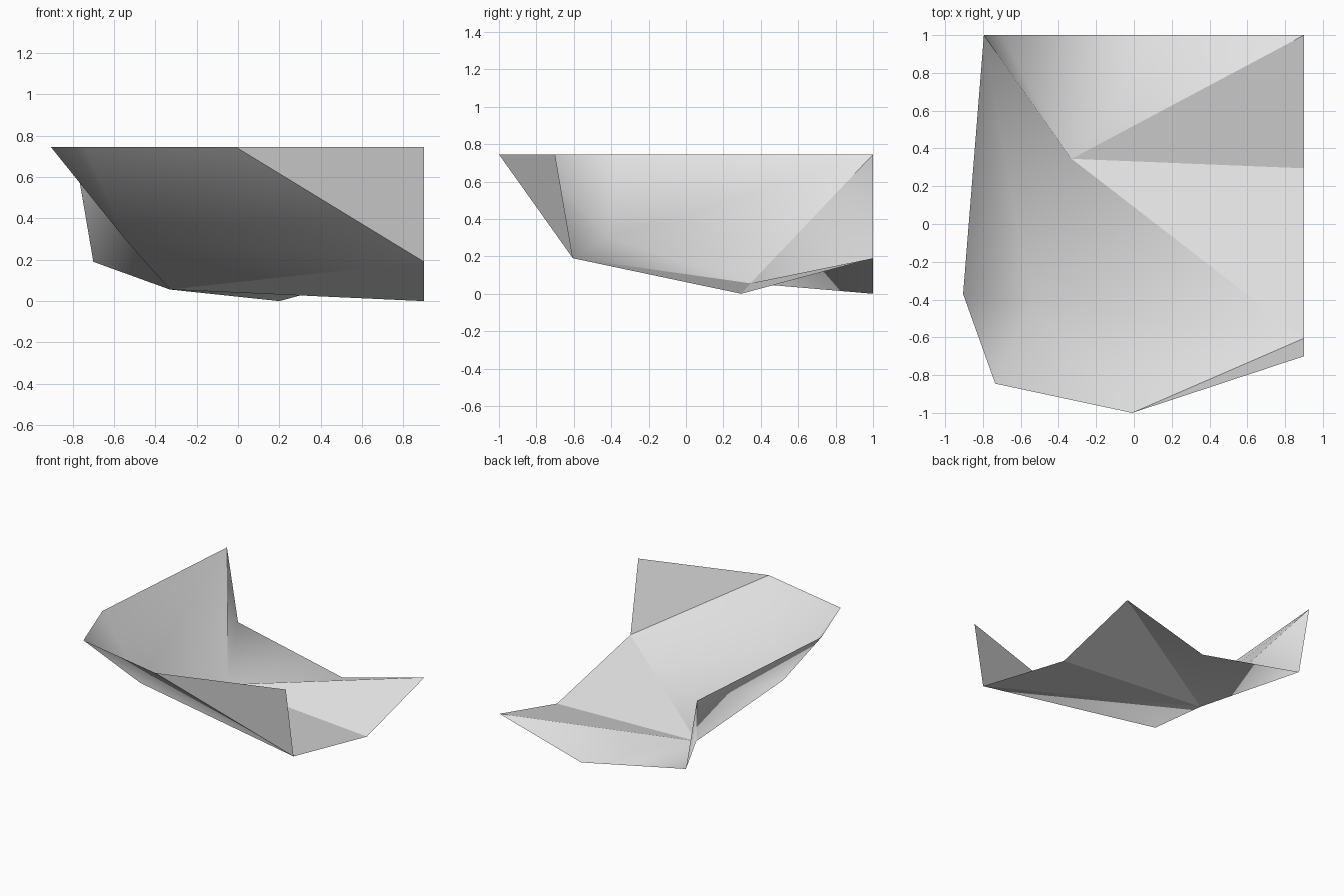
import bpy
import bmesh

cube = bpy.data.objects.get("Cube")
if cube:
    bpy.data.objects.remove(cube, do_unlink=True)

# One plain grey for the whole shell
grey = bpy.data.materials.new("light grey")
grey.use_nodes = True
COLOUR = (0.8, 0.8, 0.8, 1)
grey.diffuse_color = COLOUR
grey.node_tree.nodes["Principled BSDF"].inputs["Base Color"].default_value = COLOUR

# Shared corner heights
RIM, STEP, KEEL = 0.745, 0.19, 0.0

# Corners of the open folded shell
corner = {
    "rear_peak": (-0.795, 1.0, RIM),
    "side_peak": (-0.905, -0.37, RIM),
    "front_corner": (-0.735, -0.845, RIM),
    "front_tip": (-0.01, -1.0, RIM),
    "flap_tip": (0.9, -0.7, RIM),
    "flap_foot": (0.9, -0.605, STEP),
    "side_foot": (0.9, 0.295, KEEL),
    "rear_right": (0.9, 1.0, STEP),
    "rear_foot": (0.2, 1.0, KEEL),
    "rear_left": (-0.7, 1.0, STEP),
    "hub": (-0.33, 0.345, 0.056),
    "belly": (-0.547, -0.415, 0.3),
}


def fan(name, centre, rim, extra=()):
    """Smooth fan of triangles from a centre corner along a rim, facing up."""
    triangles = [(centre, a, b) for a, b in zip(rim, rim[1:])] + list(extra)
    bm = bmesh.new()
    verts = {}
    for triangle in triangles:
        for key in triangle:
            if key not in verts:
                verts[key] = bm.verts.new(corner[key])
        face = bm.faces.new([verts[key] for key in triangle])
        face.smooth = True
        face.normal_update()
        if face.normal.z < 0:
            face.normal_flip()
    mesh = bpy.data.meshes.new(name)
    bm.to_mesh(mesh)
    bm.free()
    mesh.materials.append(grey)
    obj = bpy.data.objects.new(name, mesh)
    bpy.context.collection.objects.link(obj)
    return obj


# Curved wall sweeping round the belly
fan("curved_wall", "belly",
    ["hub", "rear_peak", "side_peak", "front_corner", "front_tip", "flap_foot", "hub"])

# Rear sheet rising to the peak
fan("rear_sheet", "hub", ["rear_peak", "rear_left", "rear_foot", "rear_right"])

# Two flat floor panels meeting in a valley
fan("rear_floor_panel", "hub", ["rear_right", "side_foot"])
fan("front_floor_panel", "hub", ["side_foot", "flap_foot"])

# Upright flap at the front
fan("front_flap", "flap_foot", ["front_tip", "flap_tip"])
